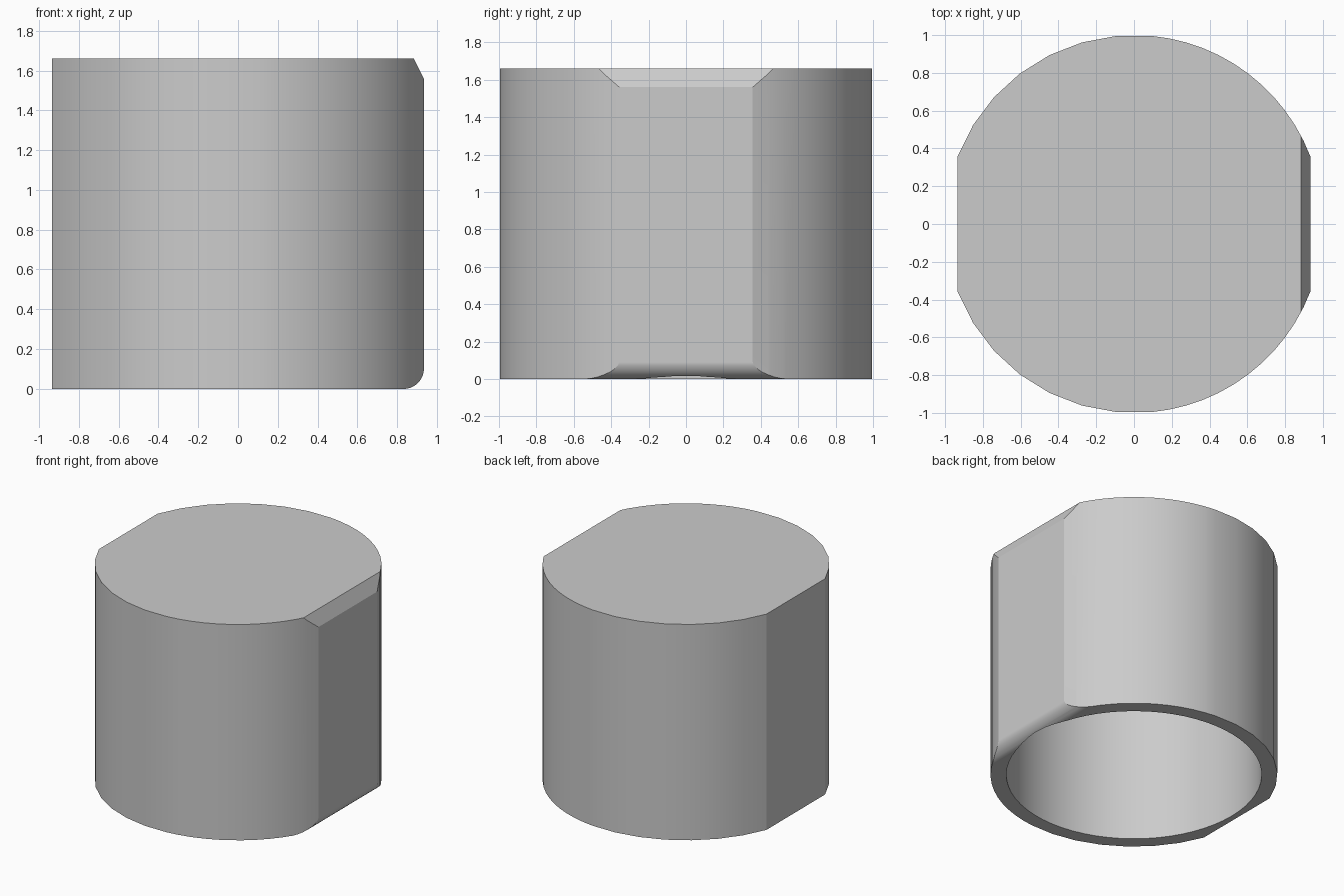
import bpy, bmesh
from math import radians, cos, sin, pi
from mathutils import Vector

cube = bpy.data.objects.get("Cube")
if cube:
    bpy.data.objects.remove(cube, do_unlink=True)

HEIGHT = 1.66
FLAT_ANGLE = radians(20.9)          # half angle covered by each side flat
FLAT_X = cos(FLAT_ANGLE)
ROUND = 0.1                         # radius of the rounded lower edge
BORE_RADIUS, CEILING = 0.89, 1.55

grey = bpy.data.materials.new("light grey")
grey.use_nodes = True
grey.diffuse_color = (0.6, 0.6, 0.6, 1)
grey.node_tree.nodes["Principled BSDF"].inputs["Base Color"].default_value = grey.diffuse_color


def prism(bm, outline, z0, z1):
    """Closed upright prism over a flat outline."""
    base = bm.faces.new([bm.verts.new((x, y, z0)) for x, y in outline])
    top = bmesh.ops.extrude_face_region(bm, geom=[base])["geom"]
    verts = [v for v in top if isinstance(v, bmesh.types.BMVert)]
    bmesh.ops.translate(bm, verts=verts, vec=(0, 0, z1 - z0))
    bmesh.ops.recalc_face_normals(bm, faces=bm.faces)


def slice_off(bm, point, normal):
    """Remove everything beyond a plane and close the cut."""
    cut = bmesh.ops.bisect_plane(bm, geom=bm.verts[:] + bm.edges[:] + bm.faces[:],
                                 dist=1e-5, plane_co=point, plane_no=normal, clear_outer=True)
    edges = [e for e in cut["geom_cut"] if isinstance(e, bmesh.types.BMEdge)]
    bmesh.ops.holes_fill(bm, edges=edges, sides=0)


def make_object(name, bm):
    bmesh.ops.recalc_face_normals(bm, faces=bm.faces)
    mesh = bpy.data.meshes.new(name)
    bm.to_mesh(mesh)
    bm.free()
    mesh.materials.append(grey)
    obj = bpy.data.objects.new(name, mesh)
    bpy.context.collection.objects.link(obj)
    return obj


# Round body with two side flats; the +x half has finer facets
step = (pi - 2 * FLAT_ANGLE) / 26
arc = [FLAT_ANGLE + step * i for i in range(27) if i < 13 or i % 2 == 0]
outline = [(cos(a), sin(a)) for a in arc]
outline += [(x, -y) for x, y in reversed(outline)]
bm = bmesh.new()
prism(bm, outline, 0, HEIGHT)

# Chamfered upper edge of the +x flat
slice_off(bm, Vector((FLAT_X, 0, HEIGHT - 0.1)), Vector((0.1, 0, 0.05)))

# Rounded lower edge of the +x flat
centre = Vector((FLAT_X - ROUND, 0, ROUND))
for i in range(1, 8):
    a = pi / 2 * i / 8
    normal = Vector((cos(a), 0, -sin(a)))
    slice_off(bm, centre + normal * ROUND, normal)
body = make_object("hollow_cap", bm)

# Blind bore open at the bottom
bm = bmesh.new()
prism(bm, [(BORE_RADIUS * cos(2 * pi * i / 64), BORE_RADIUS * sin(2 * pi * i / 64))
           for i in range(64)], -0.2, CEILING)
bore = make_object("bore_cutter", bm)
bore.hide_render = True

bpy.ops.object.select_all(action="DESELECT")
body.select_set(True)
bpy.context.view_layer.objects.active = body
cut = body.modifiers.new("bore", "BOOLEAN")
cut.operation, cut.solver, cut.object = "DIFFERENCE", "EXACT", bore
bpy.ops.object.modifier_apply(modifier=cut.name)
bpy.data.objects.remove(bore, do_unlink=True)

# Smooth curved walls, crisp flats and rims
bpy.ops.object.shade_smooth_by_angle(angle=radians(15))
weighted = body.modifiers.new("weighted normals", "WEIGHTED_NORMAL")
weighted.keep_sharp = True
